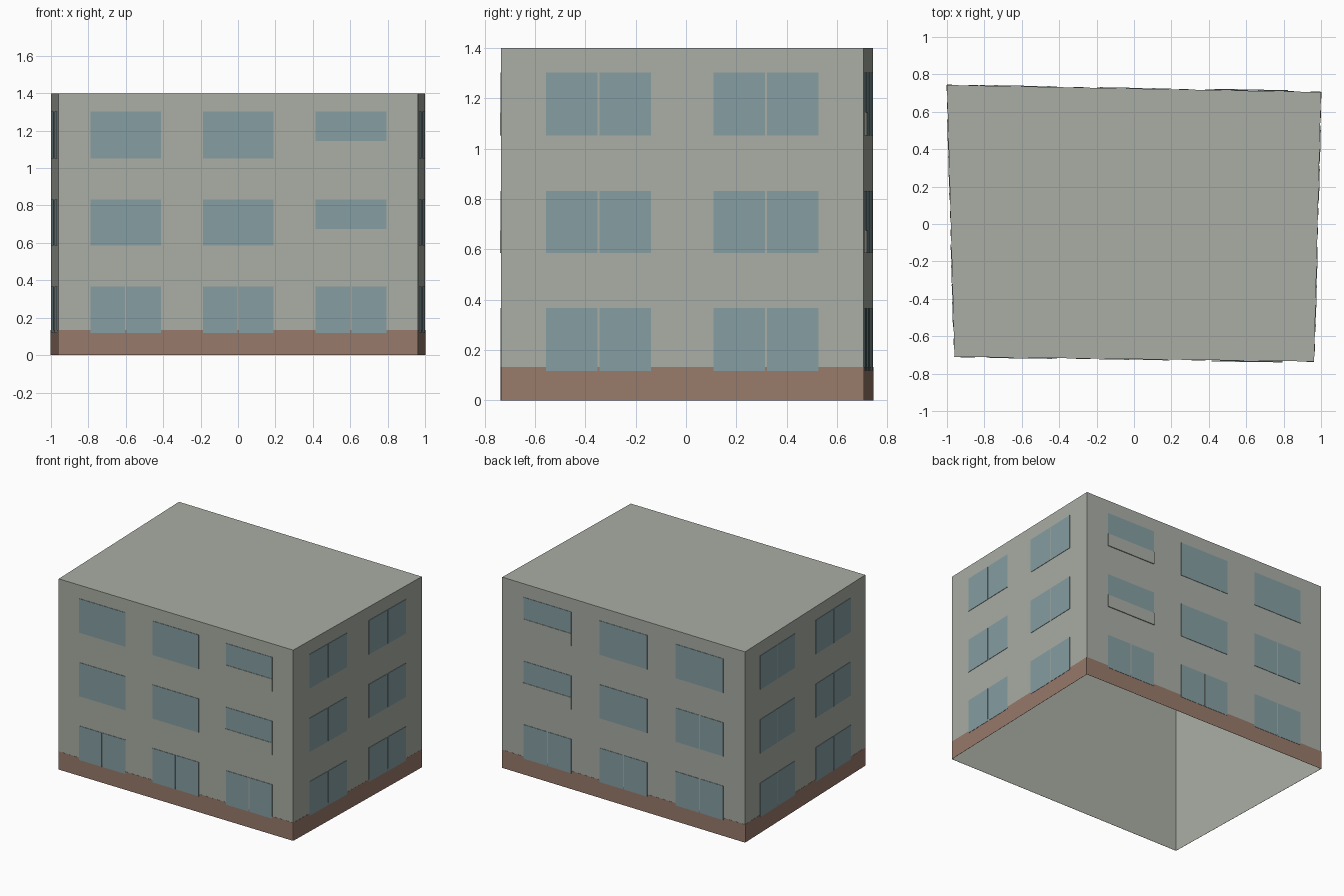
import bpy
import bmesh
from mathutils import Vector

cube = bpy.data.objects.get("Cube")
if cube:
    bpy.data.objects.remove(cube, do_unlink=True)


def material(name, rgb):
    """Flat material from display colour values, stored as linear."""
    linear = [((c / 255 + 0.055) / 1.055) ** 2.4 for c in rgb]
    mat = bpy.data.materials.new(name)
    mat.use_nodes = True
    mat.diffuse_color = (*linear, 1)
    bsdf = mat.node_tree.nodes["Principled BSDF"]
    bsdf.inputs["Base Color"].default_value = (*linear, 1)
    bsdf.inputs["Roughness"].default_value = 0.9
    return mat


WALL = material("grey plaster", (170, 174, 165))
GLASS = material("blue glass", (134, 158, 163))
BRICK = material("brown plinth", (152, 122, 107))

HEIGHT = 1.4
FRONT_LEFT, FRONT_RIGHT = Vector((0.963, -0.735, 0)), Vector((-0.96, -0.71, 0))
BACK_LEFT, BACK_RIGHT = Vector((1.0, 0.705, 0)), Vector((-1.0, 0.743, 0))
FLOORS = [(0.117, 0.367), (0.585, 0.833), (1.052, 1.302)]
SILL = 0.158    # height of the glass left above a spandrel panel
GAP = 0.008     # slit between two panes


def finish(bm, name, mat):
    bmesh.ops.recalc_face_normals(bm, faces=bm.faces)
    mesh = bpy.data.meshes.new(name)
    bm.to_mesh(mesh)
    bm.free()
    mesh.materials.append(mat)
    obj = bpy.data.objects.new(name, mesh)
    bpy.context.collection.objects.link(obj)
    return obj


def prism(bm, corners, z0, z1, bottom=True):
    """Extrude a footprint between two heights."""
    low = [bm.verts.new((p.x, p.y, z0)) for p in corners]
    high = [bm.verts.new((p.x, p.y, z1)) for p in corners]
    n = len(corners)
    for i in range(n):
        j = (i + 1) % n
        bm.faces.new((low[i], low[j], high[j], high[i]))
    bm.faces.new(high)
    if bottom:
        bm.faces.new(low[::-1])


def plate(bm, start, end, u0, u1, z0, z1, depth):
    """Thin plate on the wall from start to end, between fractions u0 and u1."""
    along = (end - start).normalized()
    out = Vector((along.y, -along.x, 0))
    a, b = start.lerp(end, u0), start.lerp(end, u1)
    prism(bm, [a + out * 0.001, a + out * depth, b + out * depth, b + out * 0.001], z0, z1)


# Building shell: walls and flat roof, open underneath
bm = bmesh.new()
prism(bm, [FRONT_RIGHT, FRONT_LEFT, BACK_LEFT, BACK_RIGHT], 0, HEIGHT, bottom=False)
finish(bm, "walls_and_roof", WALL)

LONG, SHORT = (0.187, 0.5, 0.813), (0.269, 0.731)

# Each wall: ends, window centres, window width, split windows, panelled column
WALLS = {
    "front": (FRONT_RIGHT, FRONT_LEFT, LONG, 0.197, lambda c, f: f == 0, 2),
    "left": (FRONT_LEFT, BACK_LEFT, SHORT, 0.289, lambda c, f: True, None),
    "back": (BACK_LEFT, BACK_RIGHT, LONG, 0.197,
             lambda c, f: f == 0 or (f == 1 and c == 2), 0),
    "right": (BACK_RIGHT, FRONT_RIGHT, SHORT, 0.289, lambda c, f: True, None),
}

for side, (start, end, centres, width, split, panel_column) in WALLS.items():
    # Plinth band along the foot of the wall
    bm = bmesh.new()
    plate(bm, start, end, 0, 1, 0, 0.133, 0.002)
    finish(bm, side + "_plinth", BRICK)

    # Windows, some with two panes, and spandrel panels below the short ones
    panes, panels = bmesh.new(), bmesh.new()
    slit = GAP / (end - start).length / 2
    for column, centre in enumerate(centres):
        u0, u1 = centre - width / 2, centre + width / 2
        for floor, (z0, z1) in enumerate(FLOORS):
            if column == panel_column and floor > 0:
                plate(panels, start, end, u0, u1, z0, z1 - SILL, 0.007)
                z0 = z1 - SILL
            if split(column, floor):
                plate(panes, start, end, u0, centre - slit, z0, z1, 0.004)
                plate(panes, start, end, centre + slit, u1, z0, z1, 0.004)
            else:
                plate(panes, start, end, u0, u1, z0, z1, 0.004)
    finish(panes, side + "_windows", GLASS)
    if panel_column is not None:
        finish(panels, side + "_spandrel_panels", WALL)
    else:
        panels.free()
